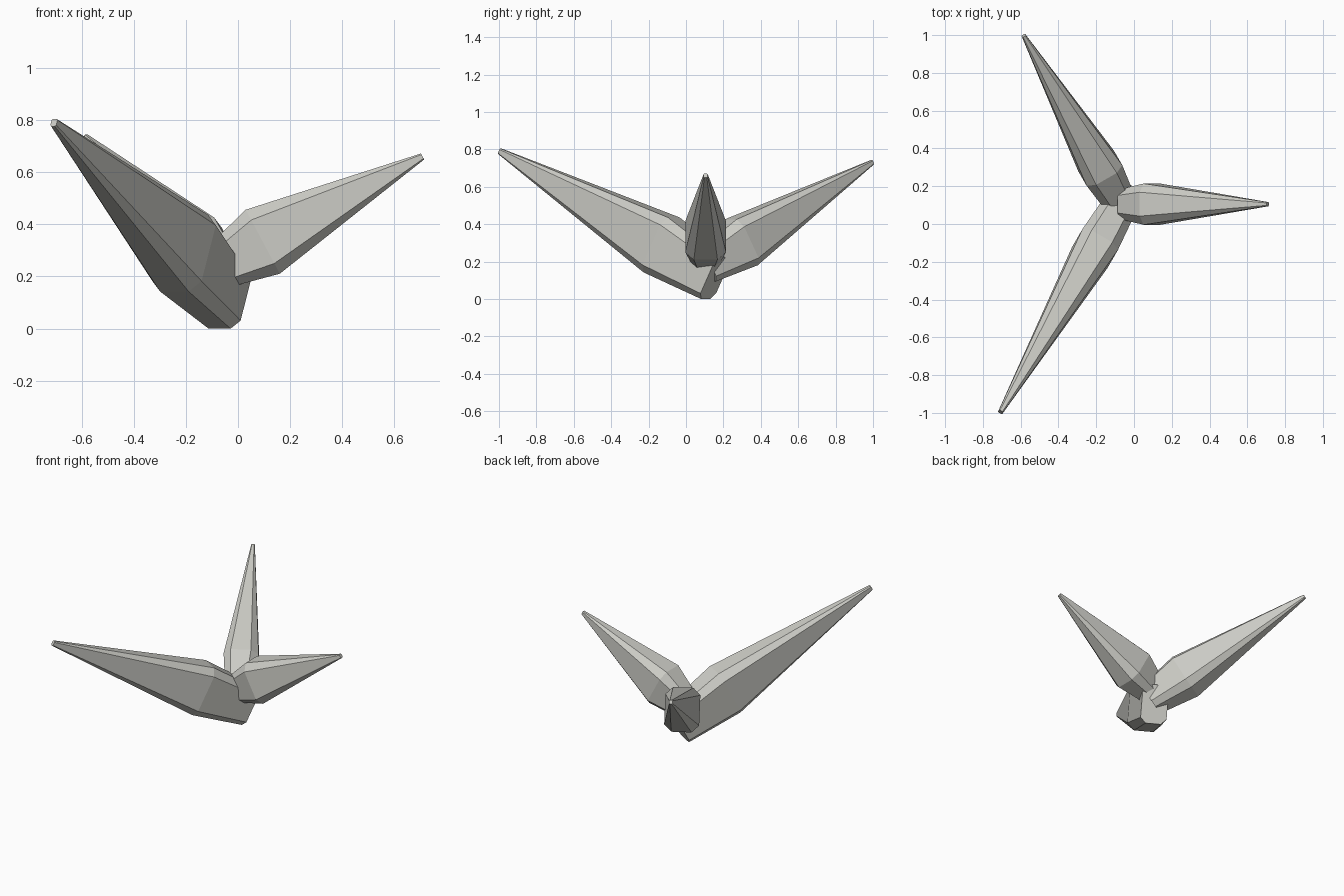
import bpy
import bmesh
from math import sin, cos, radians
from mathutils import Vector

if "Cube" in bpy.data.objects:
    bpy.data.objects.remove(bpy.data.objects["Cube"], do_unlink=True)

stone = bpy.data.materials.new("pale_grey")
stone.use_nodes = True
stone.diffuse_color = (0.6, 0.6, 0.56, 1)
stone.node_tree.nodes["Principled BSDF"].inputs["Base Color"].default_value = (0.6, 0.6, 0.56, 1)


def section(w, h):
    """Chamfered rectangle, half width w and half height h."""
    flat, side = 0.58 * w, h - 0.41 * w
    quarter = [(w, side), (flat, h)]
    right_to_left = quarter + [(-x, y) for x, y in reversed(quarter)]
    return right_to_left + [(-x, -y) for x, y in right_to_left]


def spike(name, azimuth, pitch, shift, rings):
    """Loft rings of (distance, height, half width, half height) along a tilted axis."""
    az, tilt = radians(azimuth), radians(pitch)
    out = Vector((cos(az), sin(az), 0))
    left = Vector((-sin(az), cos(az), 0))
    up = Vector((0, 0, cos(tilt))) - out * sin(tilt)
    bm = bmesh.new()
    loops = []
    for dist, z, w, h in rings:
        centre = out * dist + left * shift + Vector((0, 0, z))
        loops.append([bm.verts.new(centre + left * a + up * b) for a, b in section(w, h)])
    for lower, upper in zip(loops, loops[1:]):
        n = len(lower)
        for i in range(n):
            j = (i + 1) % n
            bm.faces.new((lower[i], lower[j], upper[j], upper[i]))
    bm.faces.new(loops[0])
    bm.faces.new(loops[-1])
    bmesh.ops.recalc_face_normals(bm, faces=bm.faces)
    mesh = bpy.data.meshes.new(name)
    bm.to_mesh(mesh)
    bm.free()
    mesh.materials.append(stone)
    obj = bpy.data.objects.new(name, mesh)
    bpy.context.collection.objects.link(obj)


# Each spike: buried base, widest ring, narrow tip
spike("left_spike", 0, 28, 0.105, [
    (-0.042, 0.255, 0.08, 0.098), (0.095, 0.333, 0.109, 0.139), (0.708, 0.66, 0.011, 0.013)])
spike("back_spike", 120, 28, 0.007, [
    (0.114, 0.18, 0.08, 0.098), (0.345, 0.303, 0.109, 0.139), (1.156, 0.732, 0.011, 0.013)])
spike("front_spike", 240, 27, -0.114, [
    (-0.113, 0.111, 0.084, 0.125), (0.216, 0.289, 0.109, 0.165), (1.215, 0.79, 0.013, 0.016)])
